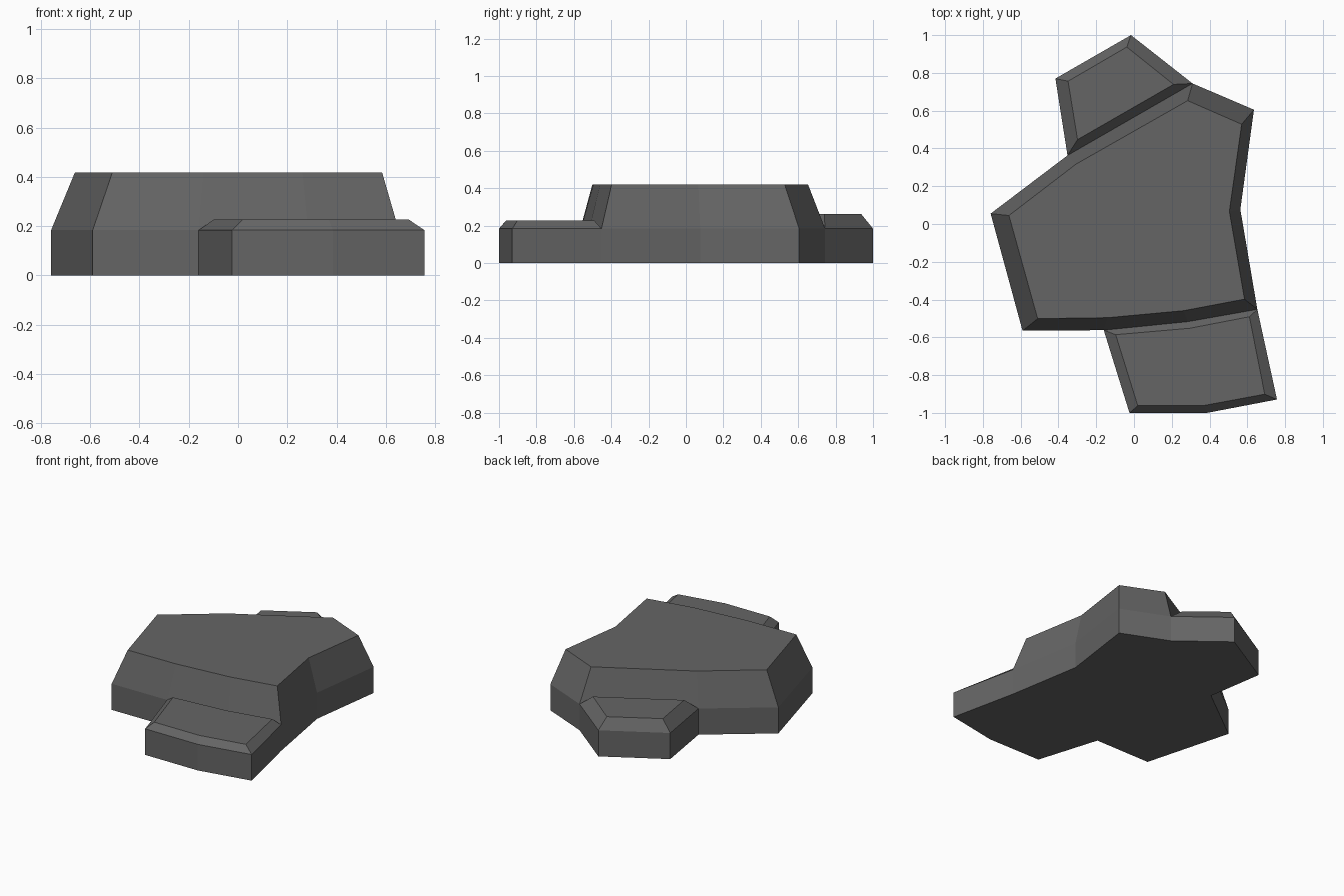
import bpy

if "Cube" in bpy.data.objects:
    bpy.data.objects.remove(bpy.data.objects["Cube"])

RIM = 0.184  # height where vertical walls end and the slopes start

stone = bpy.data.materials.new("dark grey stone")
stone.diffuse_color = (0.13, 0.13, 0.13, 1)
stone.use_nodes = True
stone.node_tree.nodes["Principled BSDF"].inputs["Base Color"].default_value = stone.diffuse_color


def add_part(name, lower, z0, upper, z1, cap):
    """Wall band between two matching outlines, closed at one end."""
    n = len(lower)
    verts = [(x, y, z0) for x, y in lower] + [(x, y, z1) for x, y in upper]
    faces = [(i, (i + 1) % n, n + (i + 1) % n, n + i) for i in range(n)]
    if cap == "top":
        faces.append(tuple(range(n, 2 * n)))
    else:
        faces.append(tuple(reversed(range(n))))
    mesh = bpy.data.meshes.new(name)
    mesh.from_pydata(verts, [], faces)
    mesh.materials.append(stone)
    mesh.update()
    ob = bpy.data.objects.new(name, mesh)
    bpy.context.collection.objects.link(ob)
    return ob


# Outline pieces, counter-clockwise
south_seam = [(-0.16, -0.562), (0.285, -0.517), (0.653, -0.452)]
south_edge = [(-0.024, -1.0), (0.386, -1.0), (0.757, -0.929)]
east_side = [(0.563, 0.077), (0.635, 0.605)]
north_seam = [(0.31, 0.744), (-0.352, 0.363)]
north_edge = [(-0.016, 1.0), (-0.416, 0.77)]
west_side = [(-0.759, 0.055), (-0.59, -0.565)]

# Foundation: one vertical-walled slab under everything
footprint = (south_seam[:1] + south_edge + south_seam[2:] + east_side
             + north_seam[:1] + north_edge + north_seam[1:] + west_side)
add_part("foundation", footprint, 0, footprint, RIM, "bottom")

# Main plateau with sloping flanks
add_part("plateau", south_seam + east_side + north_seam + west_side, RIM,
         [(-0.14, -0.496), (0.262, -0.459), (0.585, -0.398),
          (0.505, 0.067), (0.57, 0.528), (0.284, 0.653),
          (-0.307, 0.317), (-0.662, 0.045), (-0.51, -0.501)], 0.419, "top")

# Low ledge at the front
add_part("front_ledge", south_edge + south_seam[::-1], RIM,
         [(0.02, -0.962), (0.369, -0.961), (0.692, -0.901),
          (0.611, -0.491), (0.295, -0.552), (-0.097, -0.586)], 0.228, "top")

# Low ledge at the back
add_part("back_ledge", north_edge + north_seam[::-1], RIM,
         [(-0.038, 0.937), (-0.349, 0.756), (-0.299, 0.447), (0.209, 0.739)],
         0.262, "top")
